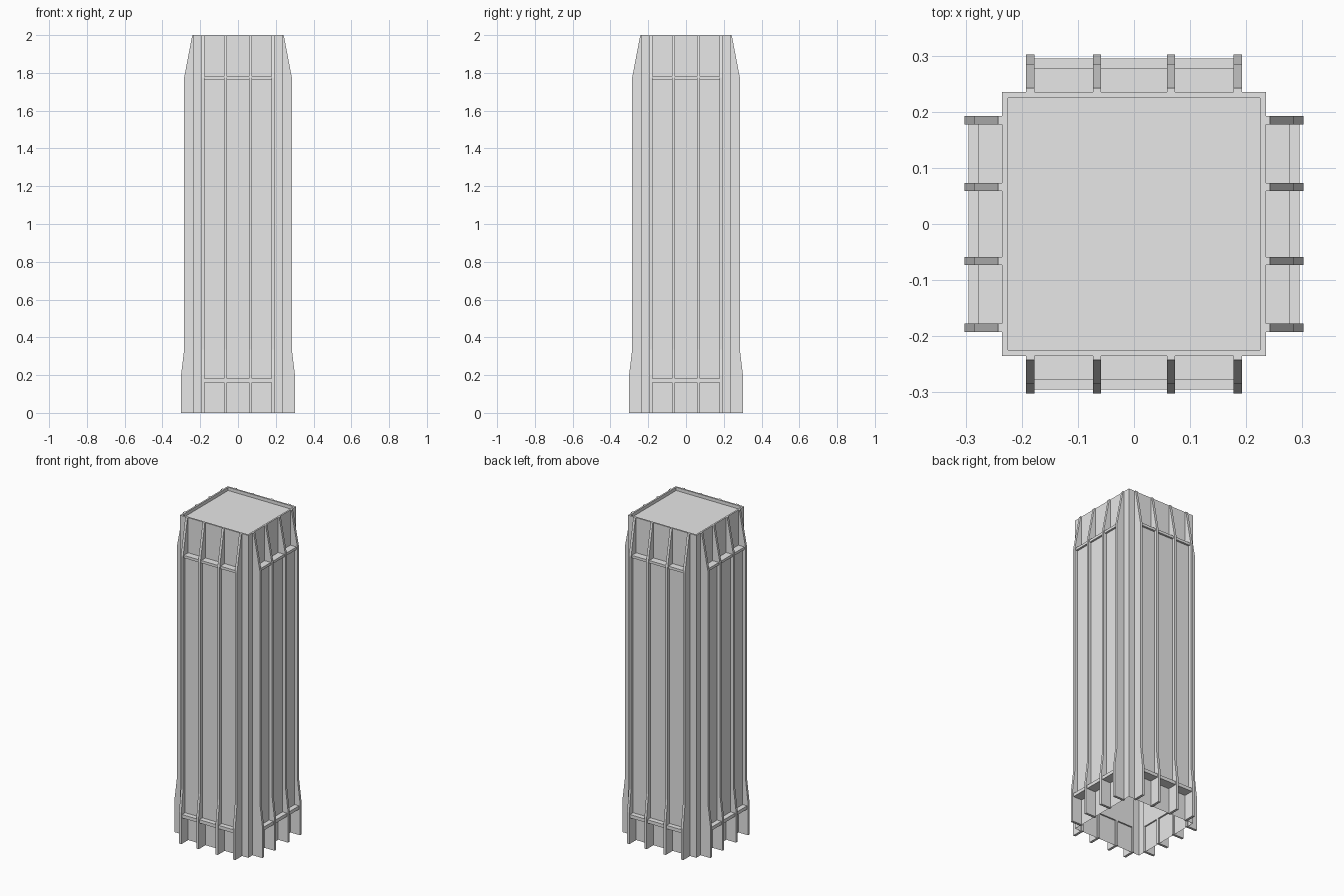
import bpy
import bmesh
from math import pi
from mathutils import Matrix

cube = bpy.data.objects.get("Cube")
if cube:
    bpy.data.objects.remove(cube, do_unlink=True)

concrete = bpy.data.materials.new("concrete grey")
concrete.use_nodes = True
GREY = (0.8, 0.8, 0.8, 1)
concrete.diffuse_color = GREY
concrete.node_tree.nodes["Principled BSDF"].inputs["Base Color"].default_value = GREY

HALF = 0.235          # half width of the core
FIN_W = 0.015
FIN_X = (-0.185, -0.066, 0.066, 0.185)
SIDES = ("front", "left", "back", "right")


def finish(name, bm):
    mesh = bpy.data.meshes.new(name)
    bm.to_mesh(mesh)
    bm.free()
    mesh.materials.append(concrete)
    obj = bpy.data.objects.new(name, mesh)
    bpy.context.collection.objects.link(obj)


def extrude_profile(bm, profile, x0, x1):
    """Extrude an (outward distance, height) outline along x on the front side."""
    a = [bm.verts.new((x0, -d, z)) for d, z in profile]
    b = [bm.verts.new((x1, -d, z)) for d, z in profile]
    bm.faces.new(a)
    bm.faces.new(b[::-1])
    for i in range(len(a)):
        j = (i + 1) % len(a)
        bm.faces.new((a[j], a[i], b[i], b[j]))


def on_each_side(name, profile, spans):
    for i, side in enumerate(SIDES):
        bm = bmesh.new()
        for x0, x1 in spans:
            extrude_profile(bm, profile, x0, x1)
        bmesh.ops.recalc_face_normals(bm, faces=bm.faces)
        bmesh.ops.rotate(bm, verts=bm.verts, cent=(0, 0, 0),
                         matrix=Matrix.Rotation(i * pi / 2, 3, "Z"))
        finish(f"{side}_{name}", bm)


def slab(inner, outer, z0, z1):
    return [(inner, z0), (outer, z0), (outer, z1), (inner, z1)]


# Core shaft: open underneath, with a low parapet around a sunken roof
bm = bmesh.new()
rings = []
for r, z in ((HALF, 0), (HALF, 2), (0.225, 2), (0.225, 1.98)):
    rings.append([bm.verts.new((sx * r, sy * r, z))
                  for sx, sy in ((-1, -1), (1, -1), (1, 1), (-1, 1))])
for low, high in zip(rings, rings[1:]):
    for i in range(4):
        j = (i + 1) % 4
        bm.faces.new((low[i], low[j], high[j], high[i]))
bm.faces.new(rings[-1])
finish("core_shaft", bm)

# Vertical fins: flared foot, straight shaft, tapered crown
fin = [(0.228, 0), (0.302, 0), (0.302, 0.195), (0.285, 0.335),
       (0.285, 1.775), (0.242, 2), (0.228, 2)]
on_each_side("fins", fin, [(x - FIN_W / 2, x + FIN_W / 2) for x in FIN_X])

# Infill between neighbouring fins
bays = [(a + FIN_W / 2, b - FIN_W / 2) for a, b in zip(FIN_X, FIN_X[1:])]
on_each_side("wall_panels", slab(0.226, 0.265, 0.17, 1.772), bays)
on_each_side("upper_ledges", slab(0.23, 0.277, 1.766, 1.782), bays)
on_each_side("lower_ledges", slab(0.226, 0.295, 0.16, 0.181), bays)
